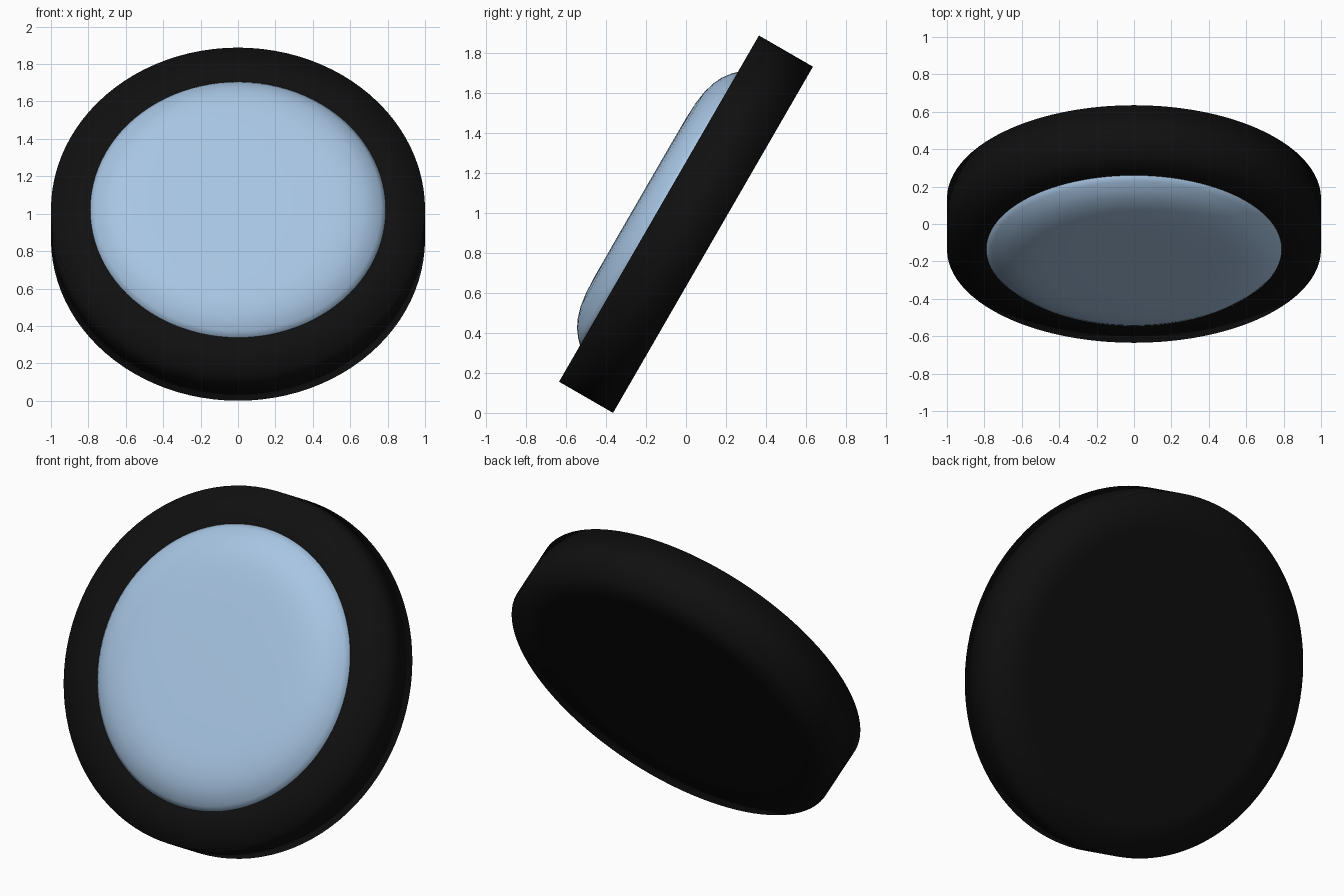
import bpy, bmesh, math
from mathutils import Matrix

if "Cube" in bpy.data.objects:
    bpy.data.objects.remove(bpy.data.objects["Cube"])

R, HALF, TILT = 1.0, 0.156, math.radians(60)
CENTRE_Z = R * math.sin(TILT) + HALF * math.cos(TILT)
PLACE = Matrix.Translation((0, 0, CENTRE_Z)) @ Matrix.Rotation(TILT, 4, 'X')


def material(name, rgb):
    m = bpy.data.materials.new(name)
    m.diffuse_color = (*rgb, 1)
    m.use_nodes = True
    m.node_tree.nodes["Principled BSDF"].inputs["Base Color"].default_value = m.diffuse_color
    return m


def lathe(name, profile, mat, steps=96):
    """Spin a (radius, height) profile about the tilted axis."""
    bm = bmesh.new()
    vs = [bm.verts.new((r, 0, h)) for r, h in profile]
    es = [bm.edges.new(p) for p in zip(vs, vs[1:])]
    bmesh.ops.spin(bm, geom=vs + es, cent=(0, 0, 0), axis=(0, 0, 1),
                   angle=2 * math.pi, steps=steps, use_merge=True)
    bmesh.ops.remove_doubles(bm, verts=bm.verts, dist=1e-5)
    bmesh.ops.dissolve_degenerate(bm, edges=bm.edges, dist=1e-6)
    bmesh.ops.recalc_face_normals(bm, faces=bm.faces)
    for f in bm.faces:
        f.smooth = True
    bm.transform(PLACE)
    me = bpy.data.meshes.new(name)
    bm.to_mesh(me)
    bm.free()
    me.materials.append(mat)
    ob = bpy.data.objects.new(name, me)
    bpy.context.collection.objects.link(ob)
    return ob


black = material("black", (0.005, 0.005, 0.005))
blue = material("pale_blue", (0.39, 0.56, 0.77))

# thick round housing, softly shaded over its square edges
lathe("housing", [(0, -HALF), (0.8, -HALF), (R, -HALF),
                  (R, HALF), (0.8, HALF), (0, HALF)], black)

# pillow-shaped lens on the front face
lens = [(0.79, -0.02), (0.79, 0.0), (0.765, 0.025), (0.725, 0.055),
        (0.68, 0.077), (0.62, 0.095), (0.55, 0.105), (0.46, 0.109),
        (0.25, 0.11), (0, 0.11)]
lathe("lens", [(r, HALF + h) for r, h in lens], blue)
